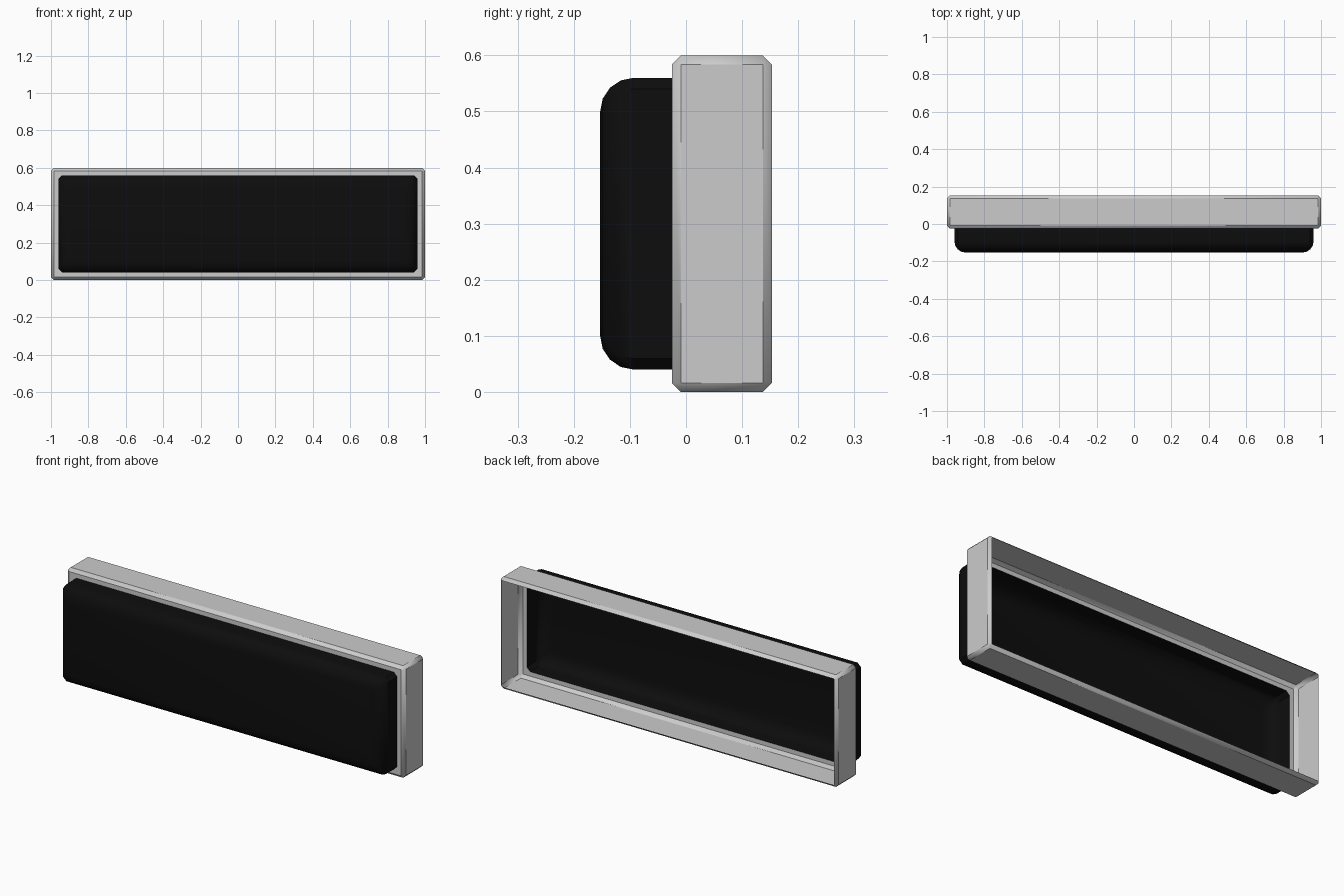
import bpy, bmesh, math

if "Cube" in bpy.data.objects:
    bpy.data.objects.remove(bpy.data.objects["Cube"])

HALF_W, HEIGHT = 1.0, 0.6


def loop_points(y, inset, corner):
    """Rectangle in the xz plane with chamfered corners."""
    w, h, c = HALF_W - inset, HEIGHT / 2 - inset, corner
    quarter = [(w, h - c), (w - c, h)]
    pts = quarter + [(-x, z) for x, z in reversed(quarter)]
    pts += [(-x, -z) for x, z in pts]
    return [(x, y, z + HEIGHT / 2) for x, z in pts]


def loft(name, sections, cap=False, color=None):
    """Bridge successive (y, inset, corner) loops, back to front."""
    bm = bmesh.new()
    rings = [[bm.verts.new(p) for p in loop_points(*s)] for s in sections]
    for a, b in zip(rings, rings[1:]):
        for i in range(8):
            j = (i + 1) % 8
            bm.faces.new((a[i], a[j], b[j], b[i]))
    if cap:
        bm.faces.new(rings[-1])
    bmesh.ops.recalc_face_normals(bm, faces=bm.faces)
    # make the shell face outwards (top faces point up)
    top = max(bm.faces, key=lambda f: f.calc_center_median().z)
    if top.normal.z < 0:
        bmesh.ops.reverse_faces(bm, faces=bm.faces)
    mesh = bpy.data.meshes.new(name)
    bm.to_mesh(mesh)
    bm.free()
    obj = bpy.data.objects.new(name, mesh)
    bpy.context.collection.objects.link(obj)
    if color:
        mat = bpy.data.materials.new(name + "_material")
        mat.diffuse_color = color
        mat.use_nodes = True
        mat.node_tree.nodes["Principled BSDF"].inputs["Base Color"].default_value = mat.diffuse_color
        mesh.materials.append(mat)
    bpy.ops.object.select_all(action='DESELECT')
    obj.select_set(True)
    bpy.context.view_layer.objects.active = obj
    bpy.ops.object.shade_smooth_by_angle(angle=math.radians(40))
    return obj


# Thin open-backed frame with chamfered edges and a front lip
B = 0.016
loft("frame", [(0.153, B, 0.001), (0.153 - B, 0, B), (-0.025 + B, 0, B),
               (-0.025, B, 0.001), (-0.025, 0.04, 0.02)])

# Dark front panel, hollow behind, with rounded front edges
R, SEG = 0.06, 4
panel = [(-0.025, 0.04, 0.02)]
for k in range(SEG + 1):
    a = math.radians(90) * k / SEG
    panel.append((-0.153 + R - R * math.sin(a), 0.04 + R * (1 - math.cos(a)), 0.02))
loft("front_panel", panel, cap=True, color=(0.004, 0.004, 0.004, 1))
